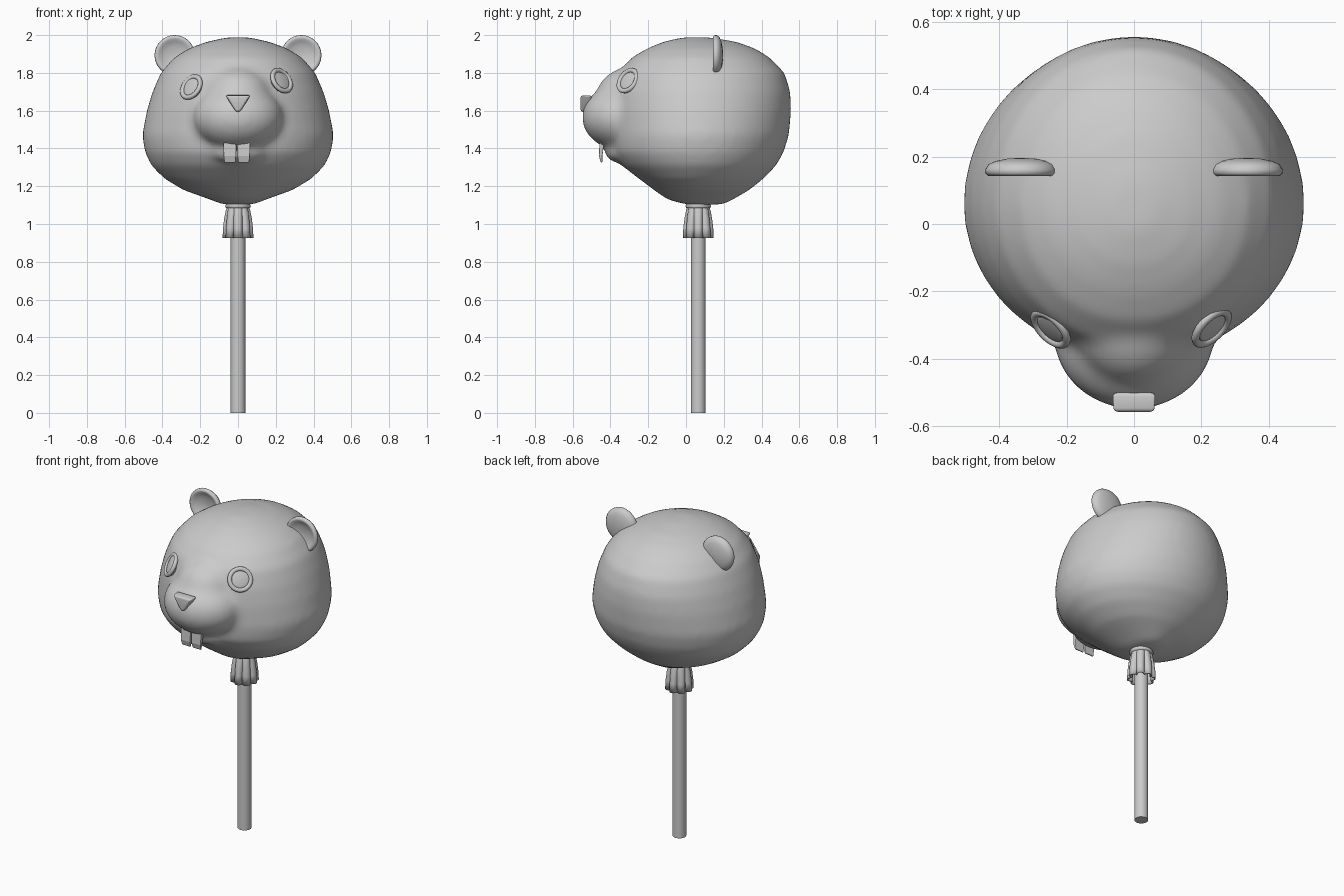
import bpy, bmesh
from math import cos, sin, pi
from mathutils import Vector, Matrix

if "Cube" in bpy.data.objects:
    bpy.data.objects.remove(bpy.data.objects["Cube"])


def make(name, bm, smooth=True):
    bmesh.ops.recalc_face_normals(bm, faces=bm.faces)
    me = bpy.data.meshes.new(name)
    bm.to_mesh(me)
    bm.free()
    ob = bpy.data.objects.new(name, me)
    bpy.context.collection.objects.link(ob)
    if smooth:
        for p in me.polygons:
            p.use_smooth = True
    return ob


def loft(bm, rings, cap_start=True, cap_end=True):
    vr = [[bm.verts.new(p) for p in r] for r in rings]
    n = len(vr[0])
    for a, b in zip(vr, vr[1:]):
        for i in range(n):
            bm.faces.new((a[i], a[(i + 1) % n], b[(i + 1) % n], b[i]))
    if cap_start:
        bm.faces.new(vr[0][::-1])
    if cap_end:
        bm.faces.new(vr[-1])


def lathe(bm, profile, n):
    """Turn (radius, height) pairs around local z."""
    loft(bm, [[(r * cos(2 * pi * i / n), r * sin(2 * pi * i / n), h)
               for i in range(n)] for r, h in profile])


def shade_by_angle(ob, angle=0.6):
    bpy.ops.object.select_all(action='DESELECT')
    bpy.context.view_layer.objects.active = ob
    ob.select_set(True)
    bpy.ops.object.shade_smooth_by_angle(angle=angle)


# Head: skull lofted upwards (z, half width, front y, back y)
skull = [(1.103, .08, .0, .20), (1.13, .15, -.10, .25), (1.18, .29, -.17, .336),
         (1.24, .39, -.25, .41), (1.31, .46, -.34, .478), (1.38, .493, -.39, .517),
         (1.47, .508, -.40, .545), (1.60, .483, -.40, .557), (1.70, .453, -.39, .553),
         (1.80, .41, -.36, .522), (1.88, .34, -.29, .445), (1.93, .26, -.205, .365),
         (1.965, .165, -.12, .265), (1.988, .06, -.02, .13)]
bm = bmesh.new()
N, YC = 48, .06
rings = []
for z, w, f, b in skull:
    ring = []
    for i in range(N):
        c, s = cos(2 * pi * i / N), sin(2 * pi * i / N)
        ring.append((w * c, YC + s * ((b - YC) if s > 0 else (YC - f)), z))
    rings.append(ring)
loft(bm, rings)
# muzzle, nose bridge and chin, fused with the skull
for loc, size in [((0, -.33, 1.565), (.24, .221, .178)),
                  ((0, -.28, 1.66), (.19, .2, .175)),
                  ((0, -.33, 1.38), (.16, .10, .06))]:
    bmesh.ops.create_uvsphere(bm, u_segments=32, v_segments=20, radius=1,
                              matrix=Matrix.Translation(loc) @ Matrix.Diagonal((*size, 1)))
head = make("head", bm)
rm = head.modifiers.new("fuse", 'REMESH')
rm.mode = 'VOXEL'
rm.voxel_size = .02
rm.use_smooth_shade = True
sm = head.modifiers.new("soften", 'SMOOTH')
sm.factor = .5
sm.iterations = 10
bpy.context.view_layer.update()
head_eval = head.evaluated_get(bpy.context.evaluated_depsgraph_get())

# Eyes: raised ring with a shallow dome inside, resting on the head
for side, x, z in ((1, .228, 1.757), (-1, -.243, 1.722)):
    tag = "right" if side > 0 else "left"
    _, spot, _, _ = head_eval.closest_point_on_mesh((x, -.305, z))
    nrm = Vector((side * .63, -.63, .45)).normalized()
    place = Matrix.Translation(spot + nrm * .004) @ nrm.to_track_quat('Z', 'Y').to_matrix().to_4x4()
    bm = bmesh.new()
    tube = [(.061 + .013 * cos(2 * pi * k / 10), .012 * sin(2 * pi * k / 10)) for k in range(11)]
    loft(bm, [[(r * cos(2 * pi * i / 32), r * sin(2 * pi * i / 32), h) for i in range(32)]
              for r, h in tube], False, False)
    bmesh.ops.remove_doubles(bm, verts=bm.verts, dist=1e-5)
    make("eye_rim_" + tag, bm).matrix_world = place
    bm = bmesh.new()
    lathe(bm, [(.06, -.02), (.056, .001), (.04, .005), (.02, .007), (.004, .008)], 32)
    make("eye_" + tag, bm).matrix_world = place

# Ears: round dishes, hollow at the front and domed at the back
dish = [(.004, -.022), (.045, -.018), (.075, -.007), (.088, .002), (.098, .003),
        (.106, -.004), (.107, -.016), (.097, -.031), (.075, -.041), (.04, -.048), (.004, -.05)]
for side, tag in ((1, "right"), (-1, "left")):
    bm = bmesh.new()
    lathe(bm, dish, 32)
    ear = make("ear_" + tag, bm)
    ear.location = (side * .335, .146, 1.893)
    ear.rotation_euler = (pi / 2, 0, 0)

# Nose: rounded triangle
bm = bmesh.new()
tri = [(-.068, 1.682), (.068, 1.682), (.012, 1.592), (-.012, 1.592)]
loft(bm, [[(x, -.50, z) for x, z in tri],
          [(x * .95, -.558, 1.645 + (z - 1.645) * .95) for x, z in tri]])
nose = make("nose", bm)
bv = nose.modifiers.new("round", 'BEVEL')
bv.width, bv.segments = .022, 4

# Front teeth: thin tapered plates
for tag, x in (("left", -.043), ("right", .030)):
    bm = bmesh.new()
    loft(bm, [[(x + sx * w, y + sy * t, z) for sx, sy in ((-1, -1), (1, -1), (1, 1), (-1, 1))]
              for z, w, y, t in ((1.325, .029, -.447, .004), (1.36, .033, -.452, .009),
                                 (1.43, .035, -.445, .013))])
    tooth = make("tooth_" + tag, bm, False)
    bv = tooth.modifiers.new("edge", 'BEVEL')
    bv.width, bv.segments = .004, 2

# Stick
bm = bmesh.new()
lathe(bm, [(.039, 0), (.039, 1.14)], 20)
stick = make("stick", bm)
stick.location.y = .065
shade_by_angle(stick)

# Collar: fluted cloth skirt below the head
bm = bmesh.new()
M, LOBES = 64, 8
rings = []
for z, r, depth in ((1.10, .056, .05), (1.07, .065, .12), (1.03, .073, .18),
                    (.98, .079, .22), (.925, .082, .25)):
    rings.append([(cos(a) * k, sin(a) * k, z) for a in (2 * pi * i / M for i in range(M))
                  for k in [r * (1 - depth * (1 - abs(cos(a * LOBES / 2))) ** 1.5)]])
loft(bm, rings, True, False)
collar = make("collar", bm)
collar.location.y = .065
so = collar.modifiers.new("cloth", 'SOLIDIFY')
so.thickness, so.offset = .008, -1
shade_by_angle(collar)

# Tie band around the neck
bm = bmesh.new()
lathe(bm, [(.05, 1.082), (.064, 1.085), (.068, 1.094), (.064, 1.103), (.068, 1.110), (.05, 1.118)], 32)
band = make("neck_band", bm)
band.location.y = .065
